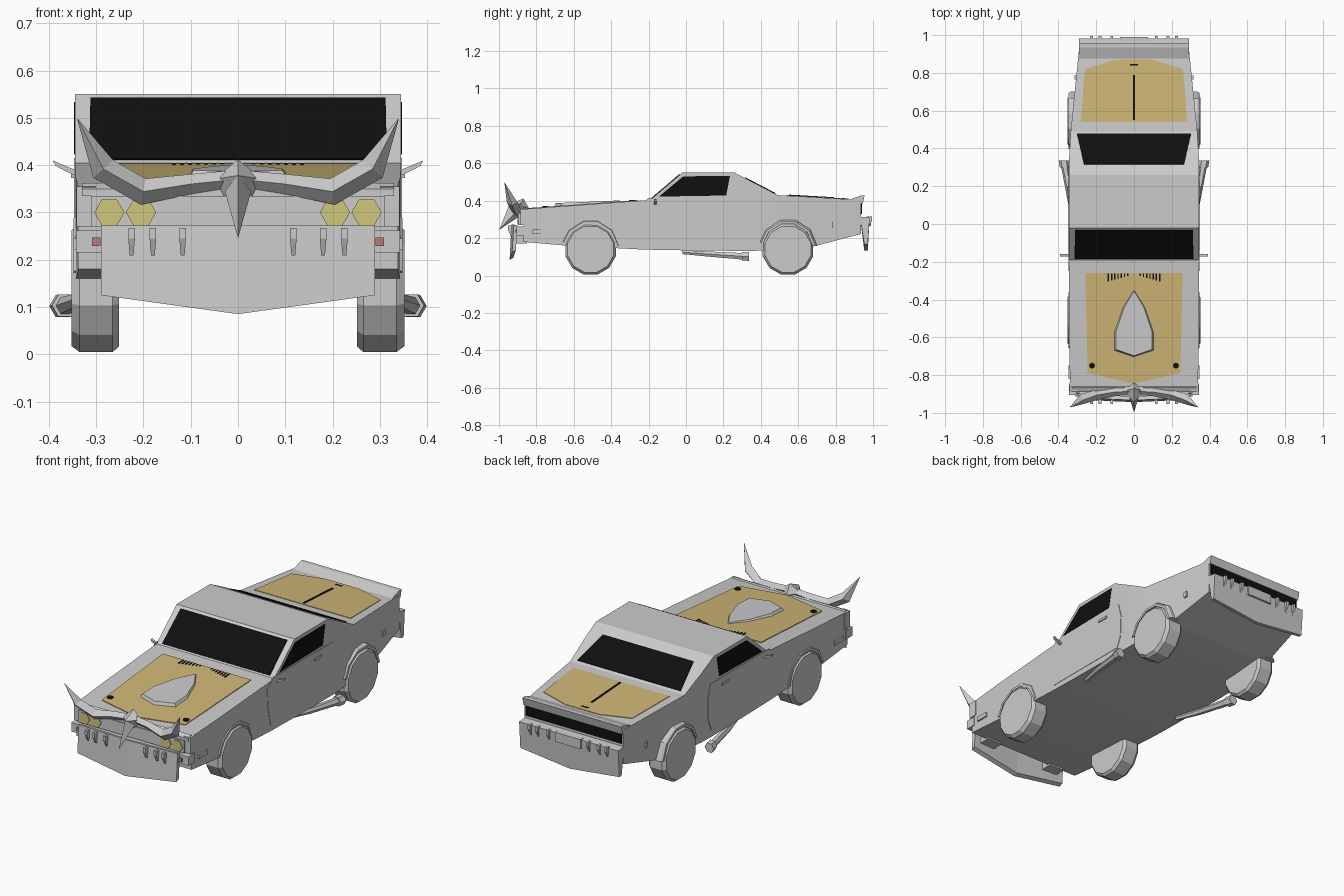
import bpy, bmesh, math
from mathutils import Vector as V

if "Cube" in bpy.data.objects:
    bpy.data.objects.remove(bpy.data.objects["Cube"])


def mat(name, r, g, b):
    m = bpy.data.materials.new(name)
    m.diffuse_color = (r, g, b, 1)
    m.use_nodes = True
    m.node_tree.nodes["Principled BSDF"].inputs["Base Color"].default_value = m.diffuse_color
    return m


BLACK = mat("black", .005, .005, .005)
TAN = mat("tan", .62, .47, .18)
YELLOW = mat("lamp_yellow", .62, .58, .2)
RED = mat("lamp_red", .5, .2, .2)


def finish(bm, name, m):
    bmesh.ops.recalc_face_normals(bm, faces=bm.faces)
    me = bpy.data.meshes.new(name)
    bm.to_mesh(me)
    bm.free()
    ob = bpy.data.objects.new(name, me)
    if m:
        me.materials.append(m)
    bpy.context.collection.objects.link(ob)
    return ob


def loft(name, rings, m=None, mirror=False):
    """Skin equal-length rings, cap the ends; optionally repeat across x = 0."""
    bm = bmesh.new()
    for s in ((1, -1) if mirror else (1,)):
        vs = [[bm.verts.new((s * p[0], p[1], p[2])) for p in r] for r in rings]
        n = len(rings[0])
        for a, b in zip(vs, vs[1:]):
            for i in range(n):
                j = (i + 1) % n
                bm.faces.new((a[i], a[j], b[j], b[i]))
        bm.faces.new(vs[0])
        bm.faces.new(vs[-1])
    return finish(bm, name, m)


def slab(name, pts, off, m=None, mirror=False):
    return loft(name, [pts, [V(p) + V(off) for p in pts]], m, mirror)


def box(name, x0, x1, y0, y1, z0, z1, m=None, mirror=False):
    return slab(name, [(x0, y0, z0), (x1, y0, z0), (x1, y1, z0), (x0, y1, z0)],
                (0, 0, z1 - z0), m, mirror)


def hull(name, pts):
    bm = bmesh.new()
    for p in pts:
        bm.verts.new(p)
    bmesh.ops.convex_hull(bm, input=bm.verts)
    return finish(bm, name, None)


def sym(pts):
    """Half outline (right side) to full outline."""
    return pts + [(-p[0], *p[1:]) for p in reversed(pts) if p[0] > 0]


def hood(y):
    return .355 + .0726 * (y + .87)


def deck(y):
    return .43 - .057 * (y - .49)


# Body shell: y, floor z, top z, half width
stations = [(-.87, .18, .355, .338), (-.64, .16, .372, .343), (-.25, .14, .40, .345),
            (-.19, .138, .405, .345), (-.02, .135, .55, .345), (.26, .132, .55, .345),
            (.36, .132, .498, .343), (.49, .137, .43, .335), (.66, .15, .42, .318),
            (.935, .222, .404, .29)]
loft("body", [[(w, y, b), (w, y, t), (-w, y, t), (-w, y, b)] for y, b, t, w in stations])

# Windows
fr = lambda t: (-.19 + .17 * t, .405 + .145 * t)
re = lambda t: (.26 + .23 * t, .55 - .12 * t)
slab("windshield", sym([(.315, *fr(.04)), (.312, *fr(.93))]), (0, -.003, .003), BLACK)
slab("rear_window", sym([(.265, *re(.24)), (.302, *re(.94))]), (0, .002, .004), BLACK)
slab("side_window", [(.344, -.145, .422), (.344, -.015, .53), (.344, .235, .533), (.344, .215, .428)],
     (.003, 0, 0), BLACK, True)

# Hood and trunk panels
slab("hood_panel", [(x, y, hood(y)) for x, y in sym([(0, -.845), (.245, -.79), (.258, -.26)])],
     (0, 0, .004), TAN)
scoop = sym([(0, -.705), (.105, -.67), (.105, -.57), (.06, -.44), (0, -.345)])
loft("hood_scoop", [[(x, y, hood(y)) for x, y in scoop],
                    [(x * .9, -.55 + (y + .55) * .95, hood(y) + .02 - .012 * (y + .7) / .36)
                     for x, y in scoop]])
for i in range(7):
    x = .03 + .017 * i
    box("hood_vent", x, x + .007, -.275 - .005 * i, -.262, .39, .404, BLACK, True)
slab("hood_pin", [(.222 + .016 * math.cos(a), -.75 + .016 * math.sin(a), .36)
                  for a in [k * math.pi / 4 for k in range(8)]], (0, 0, .012), BLACK, True)
slab("trunk_panel", [(x, y, deck(y)) for x, y in sym([(.282, .54), (.26, .82), (.1, .87)])],
     (0, 0, .003), TAN)
slab("trunk_seam", [(x, y, deck(y)) for x, y in sym([(.005, .55), (.005, .79)])], (0, 0, .006), BLACK)
box("trunk_lock", -.02, .02, .838, .848, .40, .414, BLACK)

# Tail: spoiler lip and dark lamp strip
loft("spoiler_lip", [[(x, .87, .405), (x, .935, .427), (x, .955, .427), (x, .945, .385), (x, .9, .38)]
                     for x in (-.29, .29)])
box("tail_strip", -.28, .28, .93, .942, .33, .385, BLACK)

# Doors, handles, side markers, mirrors
door = [(-.25, .37), (-.245, .28), (-.22, .165), (.28, .165), (.305, .22), (.31, .34), (.29, .415), (-.2, .415)]
slab("door", [(.343, y, z) for y, z in door], (.004, 0, 0), None, True)
box("door_handle", .345, .353, .14, .20, .373, .386, None, True)
box("front_marker", .338, .348, -.82, -.75, .222, .245, None, True)
box("rear_marker", .300, .314, .765, .785, .255, .285, None, True)
slab("mirror", [(.34, -.172, .375), (.385, -.172, .398), (.392, -.172, .41), (.345, -.172, .39)],
     (0, .014, 0), None, True)

# Wheels and arches
for nm, yc in (("front", -.51), ("rear", .545)):
    loft(nm + "_wheels", [[(x, yc + r * math.sin(k * math.pi / 6 + .26), .14 + r * math.cos(k * math.pi / 6 + .26))
                           for k in range(12)]
                          for x, r in ((.252, .128), (.265, .14), (.335, .14), (.352, .127))], None, True)
    arch = []
    for a in (5, 40, 75, 105, 140, 168):
        c, s = math.cos(math.radians(a)), math.sin(math.radians(a))
        arch.append([(x, yc + r * c, .145 + r * s) for x, r in
                     ((.29, .135), (.348, .135), (.348, .148), (.335, .157), (.29, .157))])
    loft(nm + "_arches", arch, None, True)

# Side exhaust pipes
pipe = []
for x, y, z, r in ((.30, -.02, .125, .012), (.335, .12, .115, .016), (.365, .30, .103, .02),
                   (.366, .30, .103, .027), (.372, .337, .102, .027)):
    pipe.append([(x + r * math.cos(k * math.pi / 3), y, z + r * math.sin(k * math.pi / 3)) for k in range(6)])
loft("exhaust_pipe", pipe, None, True)

# Front face: grille surround, lamps, bumper
box("grille_frame", -.31, .31, -.895, -.865, .27, .335)
box("fender_nose", .30, .342, -.885, -.84, .27, .355, None, True)
box("front_bumper", -.343, .343, -.905, -.85, .215, .262)
loft("hood_nose", [[(x, -.85, .345), (x, -.865, .362), (x, -.89, .35), (x, -.89, .335)] for x in (-.33, .33)])
for xc in (.205, .272):
    slab("headlight", [(xc + .032 * math.cos(k * math.pi / 3), -.89, .30 + .032 * math.sin(k * math.pi / 3))
                       for k in range(6)], (0, -.01, 0), YELLOW, True)
box("turn_lamp", .291, .309, -.912, -.9, .229, .247, RED, True)

# Front plow and rear plate with hanging teeth
loft("front_plow", [[(x, y, zb), (x, y + .02, zb + .01), (x, y + .03, .268), (x, y + .01, .272)]
                    for x, y, zb in ((-.29, -.93, .125), (0, -.943, .085), (.29, -.93, .125))])
box("plow_mount", .16, .25, -.92, -.85, .17, .25, None, True)
loft("rear_plate", [[(x, .953, zb), (x, .972, zb), (x, .982, .31), (x, .93, .315)]
                    for x, zb in ((-.29, .168), (0, .135), (.29, .168))])
for x in (.117, .18, .225):
    for nm, y, d, z in (("front_tooth", -.93, -.022, .267), ("rear_tooth", .972, .023, .315)):
        loft(nm, [[(x - w, y, zz), (x + w, y, zz), (x + w, y + dd, zz), (x - w, y + dd, zz)]
                  for w, dd, zz in ((.007, d, z), (.007, d, z - .022), (.004, d * .3, z - .058))], None, True)
box("number_plate", -.075, .075, .965, .99, .265, .315)

# Ram ornament: curved horns, head and spike
path = [(.0, -.885, .37, .02), (.1, -.89, .36, .021), (.2, -.905, .344, .028),
        (.285, -.93, .392, .028), (.339, -.97, .497, .001)]
rings = []
for i, (x, y, z, r) in enumerate(path):
    a, b = path[max(i - 1, 0)], path[min(i + 1, 4)]
    t = V((b[0] - a[0], 0, b[2] - a[2])).normalized()
    n = V((-t.z, 0, t.x))
    c = V((x, y, z))
    rings.append([c + n * r, c + V((0, -r, 0)), c - n * r, c + V((0, r, 0))])
loft("horn", rings, None, True)
hull("horn_head", [(0, -.87, .412), (.053, -.885, .37), (-.053, -.885, .37), (0, -.945, .378),
                   (0, -.84, .36), (.025, -.89, .325), (-.025, -.89, .325)])
hull("horn_spike", [(0, -.945, .378), (.028, -.905, .345), (-.028, -.905, .345),
                    (0, -.885, .32), (0, -.998, .245)])
